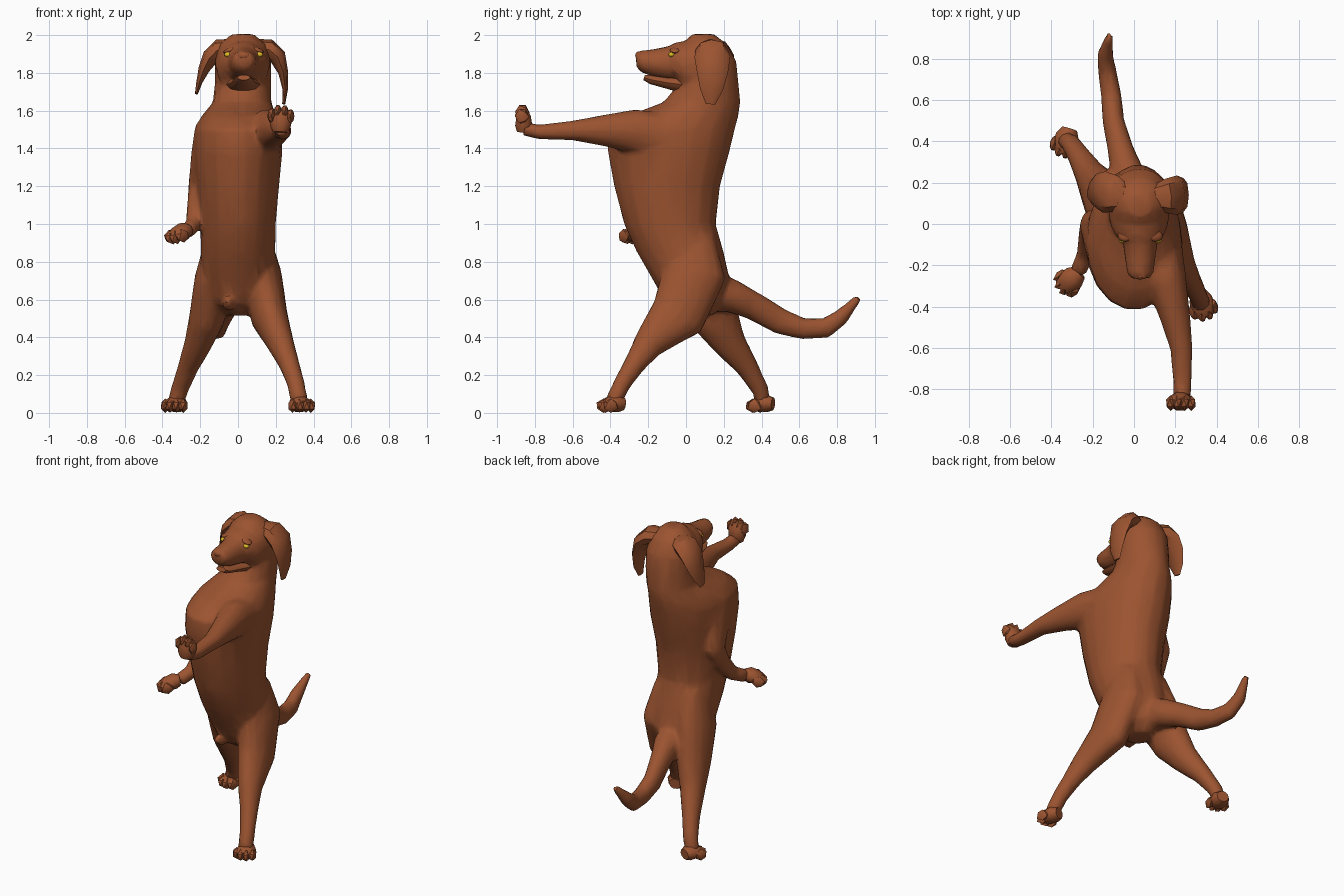
import bpy, bmesh, math
from mathutils import Vector, Matrix

X, Y, Z = Vector((1, 0, 0)), Vector((0, 1, 0)), Vector((0, 0, 1))


def material(name, col):
    m = bpy.data.materials.new(name)
    m.diffuse_color = (*col, 1)
    return m


FUR = material("rust_fur", (0.33, 0.088, 0.03))
AMBER = material("amber", (0.75, 0.5, 0.02))


def loft(bm, rings, ref=X, axis=None, n=14):
    """Skin elliptical rings (x, y, z, half size along ref, other half size)."""
    cs = [Vector(r[:3]) for r in rings]
    loops = []
    for i, r in enumerate(rings):
        t = axis or (cs[min(i + 1, len(cs) - 1)] - cs[max(i - 1, 0)]).normalized()
        u = (ref - t * ref.dot(t)).normalized()
        v = t.cross(u)
        angs = [2 * math.pi * k / n for k in range(n)]
        loops.append([bm.verts.new(cs[i] + u * r[3] * math.cos(a) + v * r[4] * math.sin(a)) for a in angs])
    for a, b in zip(loops, loops[1:]):
        for k in range(n):
            bm.faces.new((a[k], a[(k + 1) % n], b[(k + 1) % n], b[k]))
    bm.faces.new(loops[0][::-1])
    bm.faces.new(loops[-1])


def blob(bm, frame, loc, size, sub=2):
    m = frame @ Matrix.Translation(loc) @ Matrix.Diagonal((*size, 1))
    bmesh.ops.create_icosphere(bm, subdivisions=sub, radius=1, matrix=m)


def finish(bm, name, mat=FUR, fuse=False, angle=40):
    bmesh.ops.recalc_face_normals(bm, faces=bm.faces)
    me = bpy.data.meshes.new(name)
    bm.to_mesh(me)
    bm.free()
    ob = bpy.data.objects.new(name, me)
    bpy.context.collection.objects.link(ob)
    if fuse:  # merge overlapping volumes into one low-poly skin
        r = ob.modifiers.new("fuse", 'REMESH')
        r.mode = 'VOXEL'
        r.voxel_size = 0.013
        s = ob.modifiers.new("soften", 'SMOOTH')
        s.factor, s.iterations = 0.5, 7
        d = ob.modifiers.new("reduce", 'DECIMATE')
        d.ratio = 0.08
        dg = bpy.context.evaluated_depsgraph_get()
        baked = bpy.data.meshes.new_from_object(ob.evaluated_get(dg))
        ob.modifiers.clear()
        ob.data = baked
    ob.data.materials.clear()
    ob.data.materials.append(mat)
    bpy.ops.object.select_all(action='DESELECT')
    ob.select_set(True)
    bpy.context.view_layer.objects.active = ob
    bpy.ops.object.shade_smooth_by_angle(angle=math.radians(angle))
    return ob


body = bmesh.new()
# torso, neck and back of the skull
loft(body, [(0, .06, .515, .06, .08), (0, .045, .575, .14, .15), (0, .03, .7, .19, .205),
            (0, -.03, .85, .198, .232), (0, -.085, 1.0, .2, .245), (0, -.1, 1.2, .218, .283),
            (0, -.092, 1.38, .235, .325), (0, -.078, 1.5, .23, .34), (.005, -.02, 1.57, .2, .3),
            (.022, .085, 1.645, .155, .205), (.027, .122, 1.75, .15, .157), (.027, .118, 1.86, .15, .15),
            (.025, .1, 1.95, .125, .12), (.025, .09, 2.005, .06, .06)], axis=Z, n=18)
# skull and upper muzzle
loft(body, [(.025, .18, 1.82, .12, .13), (.025, .07, 1.855, .15, .145), (.025, -.01, 1.83, .14, .14),
            (.027, -.055, 1.862, .118, .102), (.03, -.09, 1.852, .085, .092), (.03, -.17, 1.852, .074, .075),
            (.03, -.235, 1.86, .066, .06), (.03, -.264, 1.872, .047, .042)], axis=-Y)
# reaching arm
loft(body, [(.13, -.08, 1.45, .1, .13), (.155, -.28, 1.492, .1, .118), (.195, -.43, 1.495, .076, .085),
            (.23, -.6, 1.495, .055, .053), (.235, -.78, 1.487, .045, .039), (.23, -.86, 1.505, .044, .038)])
# lowered arm
loft(body, [(-.15, -.11, 1.5, .08, .13), (-.185, -.07, 1.38, .062, .11), (-.21, -.005, 1.21, .052, .075),
            (-.222, -.06, 1.1, .048, .058), (-.235, -.15, 1.0, .042, .046), (-.27, -.23, .96, .042, .042)])
# forward leg
loft(body, [(.1, .04, .93, .07, .11), (.125, .045, .74, .105, .17), (.165, -.045, .51, .099, .15),
            (.225, -.195, .37, .072, .085), (.27, -.27, .26, .055, .058), (.305, -.335, .16, .047, .047),
            (.325, -.385, .06, .047, .045)])
# rear leg
loft(body, [(-.1, .04, .93, .07, .11), (-.125, .07, .71, .105, .16), (-.165, .155, .5, .095, .13),
            (-.21, .23, .37, .074, .09), (-.265, .325, .24, .055, .06), (-.31, .395, .12, .047, .045),
            (-.33, .405, .05, .044, .042)])
# tail
loft(body, [(-.02, .12, .64, .09, .11), (-.03, .24, .62, .085, .09), (-.065, .36, .565, .063, .075),
            (-.1, .5, .484, .053, .07), (-.11, .62, .445, .05, .057), (-.13, .74, .449, .045, .055),
            (-.14, .82, .506, .039, .044), (-.118, .915, .612, .018, .02)])
# small fold at the base of the belly
loft(body, [(-.04, -.02, .6, .05, .05), (-.05, -.12, .575, .03, .035), (-.055, -.155, .6, .015, .02)])
finish(body, "body", fuse=True)

# lower jaw
bm = bmesh.new()
loft(bm, [(.027, .06, 1.745, .11, .06), (.027, -.02, 1.738, .09, .048), (.028, -.1, 1.748, .064, .033),
          (.03, -.185, 1.764, .052, .025), (.03, -.222, 1.776, .034, .015)], n=10)
finish(bm, "lower_jaw")

# nose
bm = bmesh.new()
blob(bm, Matrix(), (.03, -.253, 1.892), (.034, .016, .021))
finish(bm, "nose")

# floppy ears, thick at the root and hanging down
ears = {
    "right_ear": [(.1, .13, 1.93, .06, .05), (.16, .135, 1.925, .085, .055), (.21, .14, 1.885, .095, .045),
                  (.24, .14, 1.8, .082, .026), (.25, .135, 1.71, .06, .014), (.242, .13, 1.635, .025, .008)],
    "left_ear": [(-.04, .13, 1.93, .06, .05), (-.095, .145, 1.925, .09, .055), (-.145, .155, 1.885, .1, .045),
                 (-.18, .16, 1.82, .085, .03), (-.205, .155, 1.75, .06, .016), (-.22, .145, 1.69, .025, .008)],
}
for name, rings in ears.items():
    bm = bmesh.new()
    loft(bm, rings, ref=Y, n=8)
    finish(bm, name)

# eyes and brows
for side, name in ((-1, "left"), (1, "right")):
    cx = .03 + side * .083
    bm = bmesh.new()
    blob(bm, Matrix(), (cx, -.076, 1.897), (.02, .017, .014))
    finish(bm, name + "_eye", AMBER)
    bm = bmesh.new()
    blob(bm, Matrix.Translation((cx - side * .008, -.058, 1.92)) @ Matrix.Rotation(side * .35, 4, 'Y'),
         (0, 0, 0), (.036, .028, .013))
    finish(bm, name + "_brow")


# paws: a pad with four toes
def paw(name, centre, forward, up):
    f = Vector(forward).normalized()
    s = f.cross(Vector(up)).normalized()
    u = s.cross(f)
    frame = Matrix.Translation(centre) @ Matrix((s, f, u)).transposed().to_4x4()
    bm = bmesh.new()
    loft(bm, [(0, -.045, .005, .038, .034), (0, -.01, .008, .056, .048), (0, .04, .004, .06, .04),
              (0, .075, -.003, .045, .025)], n=10)
    bm.transform(frame)
    for off, reach in ((-.05, .042), (-.018, .062), (.018, .062), (.05, .042)):
        blob(bm, frame, (off, reach, -.004), (.024, .043, .038), 1)
    finish(bm, name)


paw("right_foot", (.325, -.372, .042), (.3, -1, 0), Z)
paw("left_foot", (-.325, .418, .042), (-.3, -1, 0), Z)
paw("right_hand", (.225, -.866, 1.53), (.05, .05, 1), Y)
paw("left_hand", (-.295, -.262, .95), (-.7, -.6, -.25), (-.2, -.1, 1))
